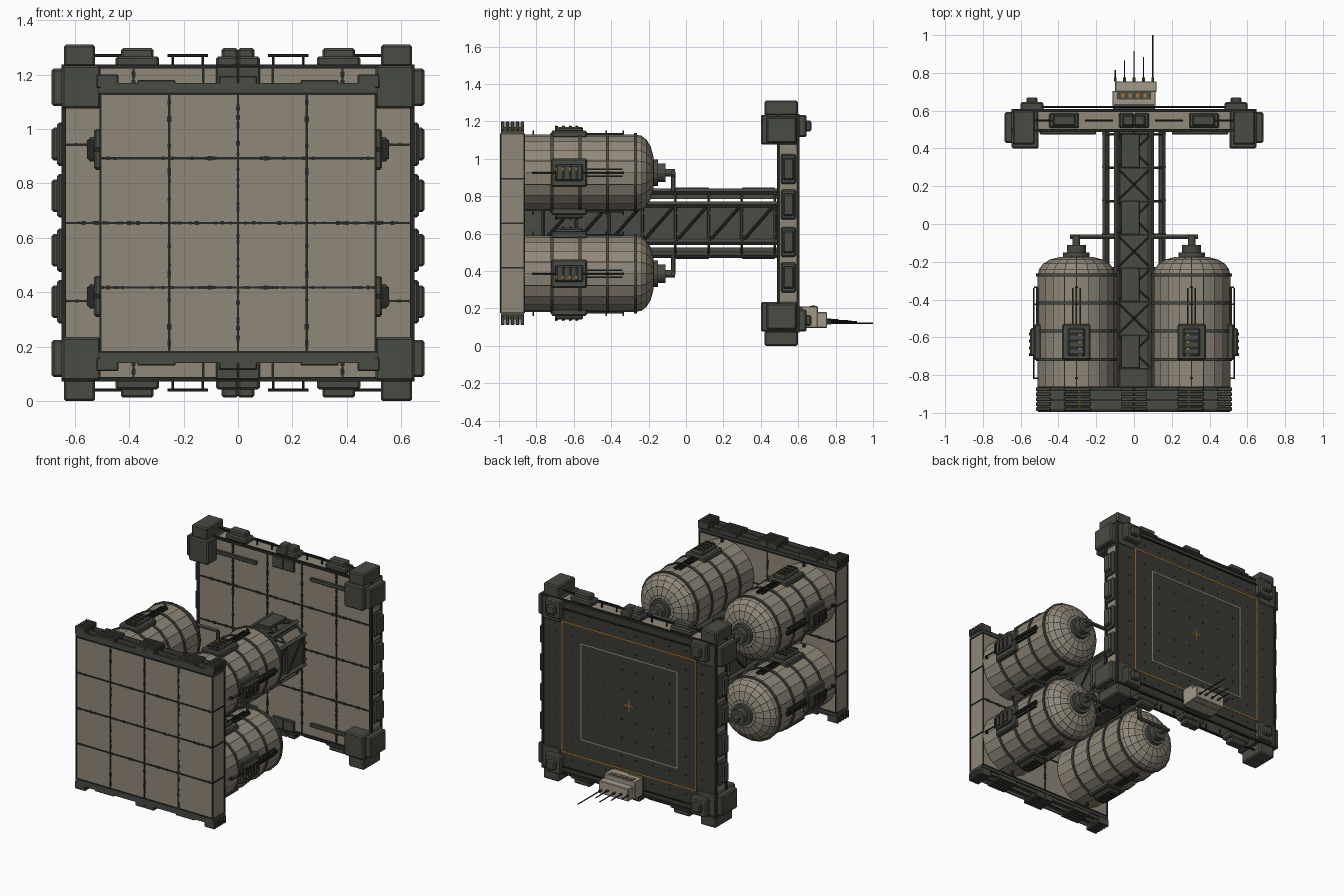
import bpy, bmesh, math, random
from mathutils import Matrix, Vector

random.seed(4)
if "Cube" in bpy.data.objects:
    bpy.data.objects.remove(bpy.data.objects["Cube"])

# Main measures: half widths and half heights about the symmetry plane at height MID
MID = .655
FRONT, HEEL, WIDE, TALL = -.99, -.865, .505, .475
NEAR, FAR, BACK_WIDE, BACK_TALL = .495, .6, .64, .575
RADIUS, SHOULDER, NOZZLE_END = .205, -.27, -.06
TANK = Vector((.305, 0, .27))
FINE, THIN, SMALL = .004, .008, .02


def material(name, red, green, blue):
    mat = bpy.data.materials.new(name)
    mat.use_nodes = True
    mat.diffuse_color = (red, green, blue, 1)
    mat.node_tree.nodes["Principled BSDF"].inputs["Base Color"].default_value = mat.diffuse_color
    return mat


TAN = material("tan hull", .28, .245, .19)
PALE = material("pale tan", .36, .32, .25)
DARK = material("dark grey green", .066, .069, .056)
DECK = material("deck charcoal", .042, .042, .036)
SEAM = material("black seam", .02, .021, .018)
ORANGE = material("orange marking", .38, .17, .03)
LIGHT = material("light marking", .28, .28, .26)


def spread(start, stop, count):
    return [start + (stop - start) * i / (count - 1) for i in range(count)]


def finish(name, bm, mats, mirror="xz", bevel=0):
    bmesh.ops.recalc_face_normals(bm, faces=bm.faces)
    mesh = bpy.data.meshes.new(name)
    bm.to_mesh(mesh)
    bm.free()
    for mat in mats:
        mesh.materials.append(mat)
    ob = bpy.data.objects.new(name, mesh)
    ob.location.z = MID
    bpy.context.collection.objects.link(ob)
    if bevel:
        mod = ob.modifiers.new("bevel", 'BEVEL')
        mod.width, mod.segments = bevel, 1
    if mirror:
        mod = ob.modifiers.new("mirror", 'MIRROR')
        mod.use_axis = ["x" in mirror, False, "z" in mirror]
        mod.use_mirror_merge = False


def boxes(name, mat, corners, mirror="xz", bevel=0, turns=(Matrix(),)):
    """Boxes given by two opposite corners, repeated for every turn."""
    bm = bmesh.new()
    for turn in turns:
        for low, high in corners:
            low, high = Vector(low), Vector(high)
            place = Matrix.Translation((low + high) / 2) @ Matrix.Diagonal((*(high - low), 1))
            bmesh.ops.create_cube(bm, size=1, matrix=turn @ place)
    finish(name, bm, [mat], mirror, bevel)


def rods(name, mat, ends, radius, mirror="xz", sides=6):
    bm = bmesh.new()
    for start, end in ends:
        start, end = Vector(start), Vector(end)
        aim = end - start
        place = Matrix.Translation((start + end) / 2) @ aim.to_track_quat('Z', 'Y').to_matrix().to_4x4()
        bmesh.ops.create_cone(bm, cap_ends=True, segments=sides, radius1=radius,
                              radius2=radius, depth=aim.length, matrix=place)
    finish(name, bm, [mat], mirror)


def revolve(name, mats, profile, inset=0):
    """Spin (y, radius) points about the tank axis, optionally with inset panel seams."""
    bm = bmesh.new()
    verts = [bm.verts.new((r, y, 0)) for y, r in profile]
    edges = [bm.edges.new(pair) for pair in zip(verts, verts[1:])]
    bmesh.ops.spin(bm, geom=verts + edges, cent=(0, 0, 0), axis=(0, 1, 0), angle=math.tau, steps=20)
    bmesh.ops.remove_doubles(bm, verts=bm.verts, dist=FINE / 10)
    bmesh.ops.recalc_face_normals(bm, faces=bm.faces)
    if inset:
        for face in bmesh.ops.inset_individual(bm, faces=bm.faces[:], thickness=inset)["faces"]:
            face.material_index = 1
    bmesh.ops.translate(bm, verts=bm.verts, vec=TANK)
    finish(name, bm, mats)


def frame(wide, tall, y, width, depth):
    """Top and side bar of a rectangular frame."""
    return [((0, y - depth, tall - width), (wide, y + depth, tall)),
            ((wide - width, y - depth, 0), (wide, y + depth, tall))]


def seams(name, columns, rows, wide, tall, y):
    """Raised seam strips with scattered rivet studs on a plate face."""
    def patch(x, z, dx, dz):
        return (max(x - dx, 0), y - FINE, max(z - dz, 0)), (x + dx, y + FINE, z + dz)
    strips = [patch(x, tall / 2, FINE, tall / 2) for x in columns]
    strips += [patch(wide / 2, z, wide / 2, FINE) for z in rows]
    for stud in range(25):
        size = random.uniform(FINE, THIN)
        strips += [patch(x, random.uniform(size, tall - size), size, size) for x in columns]
        strips += [patch(random.uniform(size, wide - size), z, size, size) for z in rows]
    boxes(name, SEAM, strips)


# Front armour plate, seamed and trimmed on both faces
boxes("front_plate", TAN, [((0, FRONT, 0), (WIDE, HEEL, TALL))])
for face, y in (("front", FRONT), ("rear", HEEL)):
    seams("front_plate_seams_" + face, (0, WIDE / 2), (0, TALL / 2), WIDE, TALL, y)
    boxes("front_plate_trim_" + face, SEAM, frame(WIDE + FINE, TALL + FINE, y, THIN, FINE))
boxes("front_plate_side_seams", SEAM, [((WIDE, FRONT, z - FINE), (WIDE + FINE, HEEL, z + FINE))
                                       for z in (0, TALL / 2)])

# Finned rails along the top and bottom of the front plate
rail_top = TALL + SMALL
boxes("front_rail", DARK, [((0, FRONT, TALL), (WIDE + THIN, HEEL, rail_top))])
fin_rows = spread(FRONT, HEEL - SMALL, 5)
boxes("front_rail_ribs", DARK, [((0, y, rail_top), (WIDE, y + THIN, rail_top + SMALL))
                                for y in fin_rows[::2]])
boxes("front_rail_fins", DARK, [((max(x - half, 0), y, rail_top), (x + half, y + SMALL, rail_top + rise))
      for x, half, rise in ((0, .07, .045), (.3, .07, .03), (.48, .04, .05)) for y in fin_rows],
      bevel=FINE)
boxes("front_rail_lights", ORANGE, [((x, y - THIN, rail_top), (x + SMALL, y, rail_top + SMALL))
                                    for x in (.28, .46) for y in fin_rows[1:]])

# Four pressure tanks with rounded ends and clamping bands
stations = spread(HEEL, SHOULDER, 5)
dome = [(SHOULDER + math.sin(a) / 10, RADIUS * math.cos(a) ** .7) for a in spread(0, math.pi / 2, 6)]
revolve("tanks", [TAN, SEAM], [(y, RADIUS) for y in stations[:-1]] + dome, FINE * .7)
for y in stations[1:]:
    revolve("tank_band", [DARK], [(y + side * THIN, RADIUS + rise)
            for side, rise in ((-1, -FINE), (-1, THIN), (1, THIN), (1, -FINE))])

# Tank nozzles and the pipes leading to the spine
for name, radius, end in (("flange", .07, -.15), ("neck", .05, -.11), ("tip", SMALL, NOZZLE_END)):
    rods("nozzle_" + name, DARK, [((TANK.x, SHOULDER, TANK.z), (TANK.x, end, TANK.z))], radius, sides=16)
elbow = Vector((.1, NOZZLE_END - THIN, TANK.z))
rods("nozzle_pipes", DARK, [(elbow, elbow + Vector((.24, 0, 0))), (elbow, elbow - Vector((0, 0, .1)))], .013)


# Equipment packs on the outer, upper and lower faces of each tank
def pack(name, mat, strips, bevel=0):
    """Strips given by height above the tank, y range, centre and half width."""
    turns = [Matrix.Translation(TANK) @ Matrix.Rotation(a, 4, 'Y') for a in (0, math.pi / 2, -math.pi / 2)]
    boxes(name, mat, [((RADIUS - SMALL, start, mid - half), (RADIUS + rise, end, mid + half))
                      for rise, start, end, mid, half in strips], bevel=bevel, turns=turns)


pack_start, pack_end, bar_end = -.72, -.53, -.34
slats = spread(pack_start + SMALL, pack_end - SMALL * 3, 4)
pack("tank_packs", DARK, [(SMALL, pack_start, pack_end, 0, .075),
                          (SMALL * 2, pack_start + SMALL, pack_end - SMALL, 0, .045)], THIN)
pack("tank_pack_slats", SEAM, [(.045, y, y + THIN * 2, 0, .035) for y in slats])
pack("tank_pack_bars", SEAM, [(THIN, pack_end, bar_end, mid, FINE) for mid in (-SMALL, 0, SMALL)])
pack("tank_pack_feet", SEAM, [(SMALL, y, y + THIN, 0, THIN) for y in (-.82, -.43, bar_end)])
pack("tank_pack_lights", ORANGE, [(.047, y, y + THIN, SMALL, THIN) for y in slats])
rail = TANK + Vector((RADIUS + SMALL, 0, 0))
rods("tank_side_rails", SEAM, [(rail + Vector((0, -.82, 0)), rail + Vector((0, bar_end, 0)))], FINE)

# Spine truss: panels, longerons, frames and diagonal braces
spine_side, spine_top, chord, waist = .15, .17, .09, .1
boxes("spine_panels", DARK, [((0, HEEL, spine_top - SMALL * 2), (chord, NEAR, spine_top)),
                             ((spine_side - SMALL, HEEL, 0), (spine_side, NEAR, waist))])
rods("spine_longerons", DARK, [((x, HEEL, z), (x, NEAR, z))
     for x, z in ((chord, spine_top), (spine_side, waist))], SMALL * .8, sides=4)
bays = spread(HEEL + waist, NEAR - SMALL, 8)
rods("spine_frames", DARK, [pair for y in bays for pair in (
    ((spine_side, y, 0), (spine_side, y, waist)),
    ((spine_side, y, waist), (chord, y, spine_top)),
    ((0, y, spine_top), (chord, y, spine_top)))], THIN)
rods("spine_top_braces", SEAM, [((side * chord, start, spine_top), (-side * chord, end, spine_top))
     for start, end in zip(bays, bays[1:]) for side in (1, -1)], THIN, "z")
rods("spine_side_braces", SEAM, [((spine_side, start, -waist), (spine_side, end, waist))
     for start, end in zip(bays, bays[1:])], THIN, "x")
boxes("spine_hatches", DARK, [((-.07, y, spine_top), (.03, y + chord * 2, spine_top + SMALL))
                              for y in bays[::2]], "z", FINE)
boxes("spine_lights", ORANGE, [((spine_side, y, .05), (spine_side + SMALL, y + THIN, .06))
                               for y in bays[3:]])

# Rear landing plate: seamed hull towards the tanks, marked deck on the back
boxes("rear_plate", TAN, [((0, NEAR, 0), (BACK_WIDE, FAR, BACK_TALL))])
seams("rear_plate_seams", (BACK_WIDE / 5, BACK_WIDE * .6), (0, BACK_TALL / 2), BACK_WIDE, BACK_TALL, NEAR)
for face, y in (("near", NEAR), ("far", FAR)):
    boxes("rear_plate_trim_" + face, SEAM, frame(BACK_WIDE + THIN, BACK_TALL + THIN, y, THIN * 2, THIN))
boxes("landing_deck", DECK, [((0, FAR, 0), (BACK_WIDE - FINE, FAR + FINE, BACK_TALL - FINE))])
paint = FAR + FINE
boxes("deck_outer_line", ORANGE, frame(.5, .44, paint, THIN, FINE / 2))
boxes("deck_inner_line", LIGHT, frame(.36, .325, paint, THIN, FINE / 2))
boxes("deck_cross", ORANGE, [((0, FAR, 0), (x, paint + FINE / 2, z))
                             for x, z in ((SMALL * 2, FINE), (FINE, SMALL * 2))])
boxes("deck_studs", SEAM, [((x, FAR, z), (x + THIN, paint + FINE, z + THIN))
      for x in spread(waist / 2, BACK_WIDE - waist, 5) for z in spread(waist, BACK_TALL - waist, 4)])

# Corner blocks of the landing plate
boxes("corner_blocks", DARK, [
    ((WIDE, .4, .42), (BACK_WIDE + THIN, FAR + THIN, BACK_TALL + FINE)),
    ((WIDE + SMALL, .42, BACK_TALL), (BACK_WIDE, FAR, MID)),
    ((BACK_WIDE, .43, .43), (BACK_WIDE + .045, FAR - THIN, BACK_TALL - THIN))], bevel=THIN)
boxes("corner_clamps", DARK, [((.54 - half, FAR, .52 - half), (.54 + half, FAR + depth, .52 + half))
                              for half, depth in ((.06, .045), (.03, .07))], bevel=THIN)

# Stepped equipment along the edges of the landing plate
core = (NEAR + FAR) / 2
layers = ((.08, .025), (.06, .045))
boxes("side_edge_blocks", DARK, [((BACK_WIDE, core - half / 2, z - half), (BACK_WIDE + out, core + half / 2, z + half))
      for z in (.1, .29) for half, out in layers], bevel=THIN)
boxes("end_edge_blocks", DARK, [((max(x - half, 0), core - half / 2, BACK_TALL),
      (x + half, core + half / 2, BACK_TALL + out * 1.5)) for x in (0, .37) for half, out in layers], bevel=THIN)
boxes("end_face_brackets", DARK, [((0, NEAR - SMALL, .5), (.08, NEAR, BACK_TALL)),
                                  ((.2, NEAR - SMALL, TALL), (.5, NEAR, .5))], bevel=FINE)
rod_z = BACK_TALL + SMALL * 2
rods("end_edge_rods", SEAM, [((x, core, rod_z), (x + waist * 1.5, core, rod_z)) for x in (.11, .4)]
     + [((x, core, BACK_TALL), (x, core, rod_z)) for x in (.13, .24)]
     + [((0, FAR + SMALL, .53), (.5, FAR + SMALL, .53))], THIN * .7)

# Control cabin with antennas at the lower rear
roof, floor, cabin_end = -.445, -.56, .755
boxes("cabin_mount", DARK, [((-.11, FAR, floor), (.11, FAR + SMALL * 2, roof))], "", FINE)
boxes("cabin", PALE, [((-.115, FAR + SMALL, floor), (.115, .705, roof)),
                      ((-.1, .7, floor), (.12, cabin_end, roof - SMALL * 1.5))], "", FINE)
boxes("cabin_roof_panel", DARK, [((-.09, .66, roof - FINE), (.09, .7, roof + FINE / 2))], "")
boxes("cabin_windows", ORANGE, [((x, .67, roof), (x + SMALL, .69, roof + FINE))
                                for x in spread(-.07, .05, 4)], "")
for x, reach in zip(spread(-.1, .1, 5), (.06, .11, .16, .13, .245)):
    base = Vector((x, cabin_end, -.51 - reach / 10))
    rods("antenna", SEAM, [(base, base + Vector((0, reach, 0)))], FINE, "")
    rods("antenna_sleeve", DARK, [(base, base + Vector((0, SMALL, 0)))], THIN, "")
